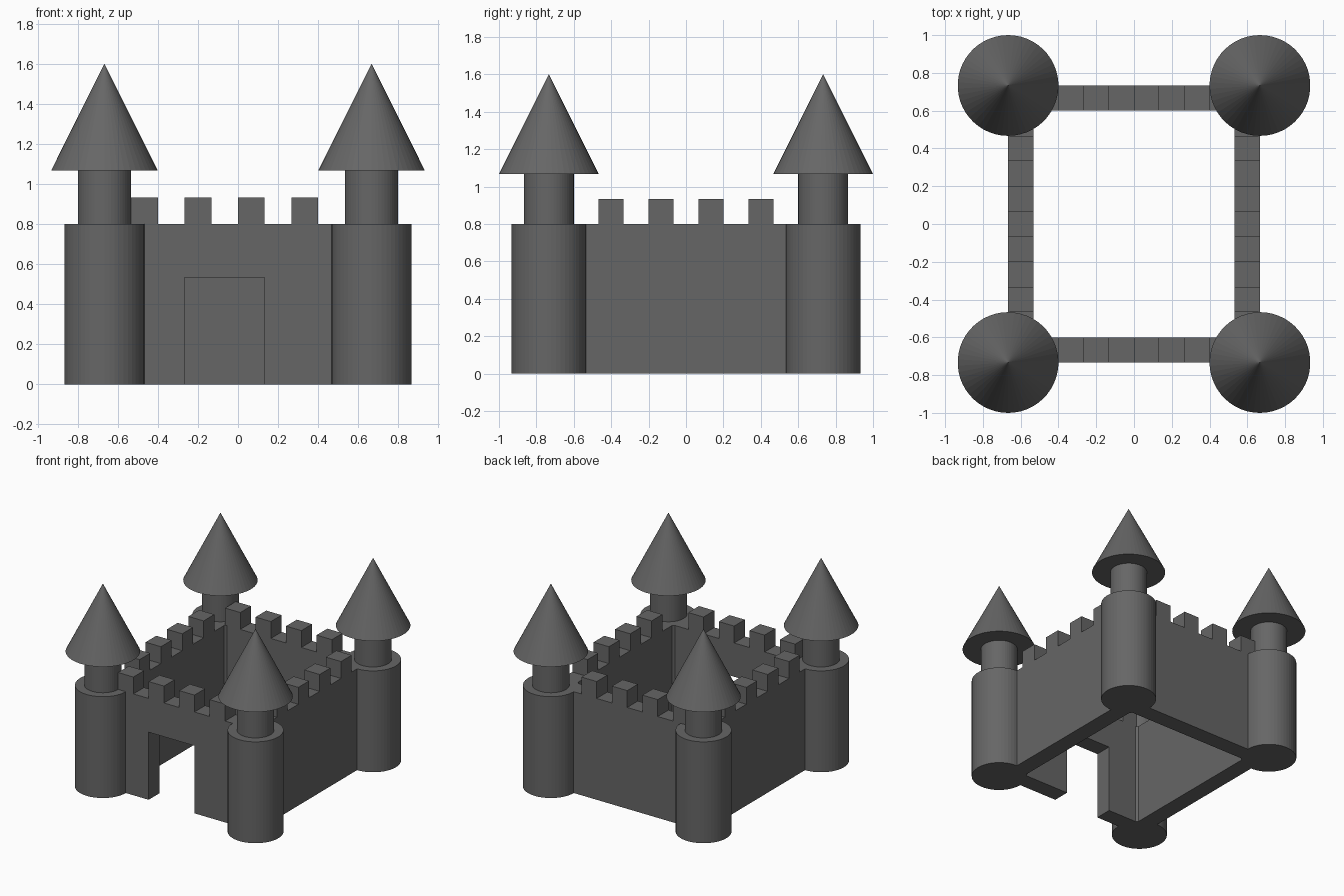
import bpy, bmesh
from mathutils import Matrix, Vector

if "Cube" in bpy.data.objects:
    bpy.data.objects.remove(bpy.data.objects["Cube"])

U = 1 / 15            # building module
H = 12 * U            # wall height

stone = bpy.data.materials.new("dark_grey_stone")
stone.diffuse_color = (0.133, 0.133, 0.133, 1)
stone.use_nodes = True
stone.node_tree.nodes["Principled BSDF"].inputs["Base Color"].default_value = stone.diffuse_color


def finish(bm, name):
    bmesh.ops.recalc_face_normals(bm, faces=bm.faces)
    me = bpy.data.meshes.new(name)
    bm.to_mesh(me)
    bm.free()
    me.materials.append(stone)
    ob = bpy.data.objects.new(name, me)
    bpy.context.collection.objects.link(ob)
    return ob


def wall(name, half, merlons, place, thickness, door=None):
    """Crenellated outline (along s, up z) extruded to the wall thickness."""
    pts = [(-half, 0)]
    if door:
        a, b, h = door
        pts += [(a, 0), (a, h), (b, h), (b, 0)]
    pts += [(half, 0), (half, H)]
    for m in reversed(merlons):
        pts += [(m + 2 * U, H), (m + 2 * U, H + 2 * U), (m, H + 2 * U), (m, H)]
    pts.append((-half, H))
    bm = bmesh.new()
    face = bm.faces.new([bm.verts.new(place(s, z)) for s, z in pts])
    ext = bmesh.ops.extrude_face_region(bm, geom=[face])
    verts = [g for g in ext["geom"] if isinstance(g, bmesh.types.BMVert)]
    bmesh.ops.translate(bm, verts=verts, vec=thickness)
    return finish(bm, name)


def drum(name, r1, r2, z0, z1, x, y):
    bm = bmesh.new()
    bmesh.ops.create_cone(bm, cap_ends=True, segments=50, radius1=r1, radius2=r2,
                          depth=z1 - z0,
                          matrix=Matrix.Translation((x, y, (z0 + z1) / 2)))
    bmesh.ops.remove_doubles(bm, verts=bm.verts, dist=1e-5)
    return finish(bm, name)


# Front wall with gateway, and back wall
front_merlons = [k * U for k in (-8, -4, 0, 4)]
wall("front_wall", 10 * U, front_merlons, lambda s, z: Vector((s, -11 * U, z)),
     (0, 2 * U, 0), door=(-4 * U, 2 * U, 8 * U))
wall("back_wall", 10 * U, front_merlons, lambda s, z: Vector((s, 9 * U, z)),
     (0, 2 * U, 0))

# Side walls
side_merlons = [k * U for k in (-7, -3, 1, 5)]
for name, x in (("left_wall", -10 * U), ("right_wall", 8 * U)):
    wall(name, 9 * U, side_merlons, lambda s, z: Vector((x, s, z)), (2 * U, 0, 0))

# Corner towers: body, neck and conical roof
for sx, side in ((-1, "left"), (1, "right")):
    for sy, end in ((-1, "front"), (1, "back")):
        x, y, tag = sx * 10 * U, sy * 11 * U, f"{end}_{side}"
        drum(f"tower_{tag}", 3 * U, 3 * U, 0, H, x, y)
        drum(f"neck_{tag}", 2 * U, 2 * U, H, 16 * U, x, y)
        drum(f"roof_{tag}", 4 * U, 0, 16 * U, 24 * U, x, y)
